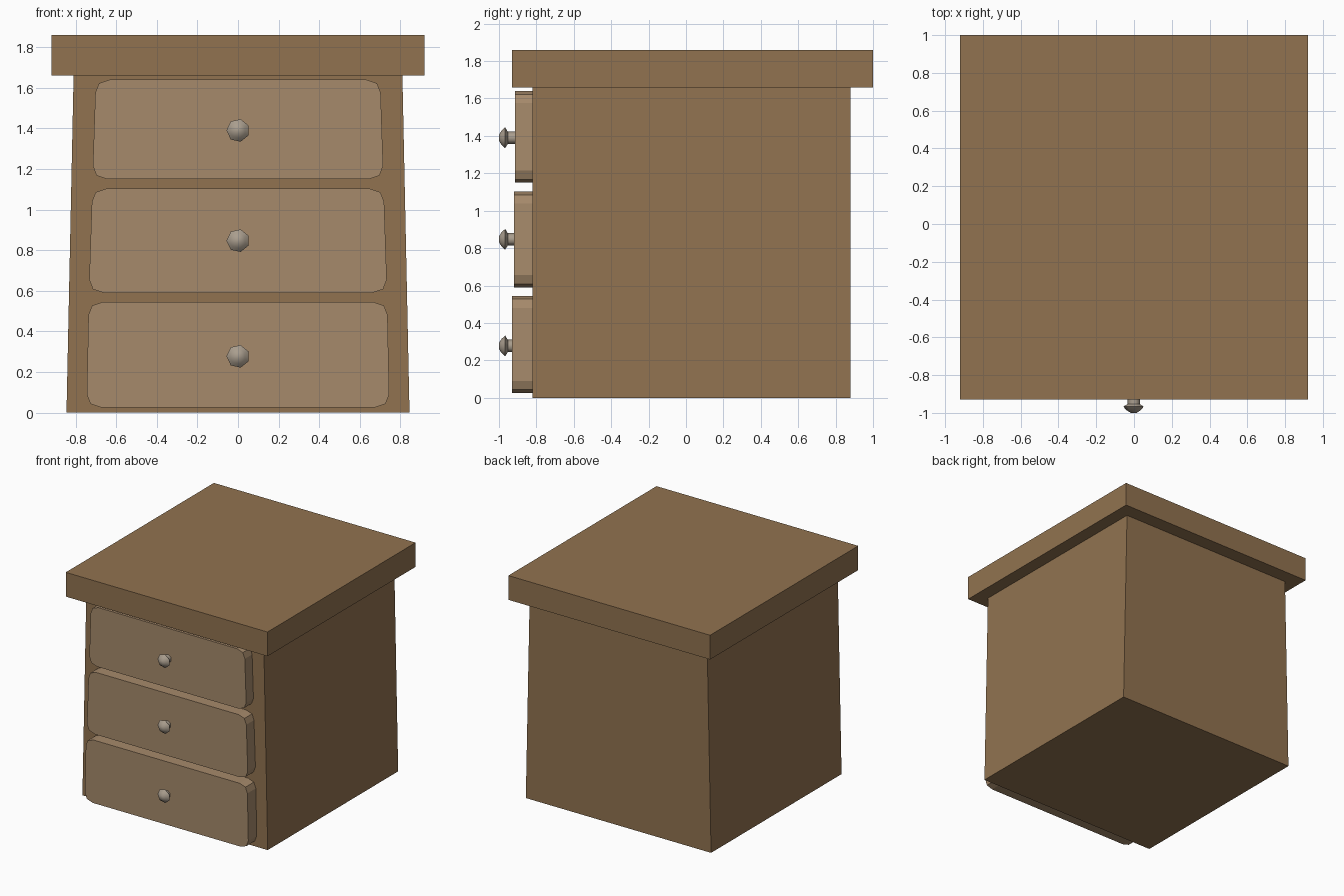
import bpy, math

if "Cube" in bpy.data.objects:
    bpy.data.objects.remove(bpy.data.objects["Cube"])


def material(name, rgb):
    m = bpy.data.materials.new(name)
    m.diffuse_color = (*rgb, 1)
    m.use_nodes = True
    m.node_tree.nodes["Principled BSDF"].inputs["Base Color"].default_value = m.diffuse_color
    return m


WOOD = material("wood", (0.283, 0.171, 0.08))
LIGHT_WOOD = material("light_wood", (0.381, 0.254, 0.147))
METAL = material("knob_metal", (0.40, 0.34, 0.27))


def loft(name, rings, mat):
    """Join equal-length rings of points with quads and cap both ends."""
    n = len(rings[0])
    verts = [p for ring in rings for p in ring]
    faces = [(k * n + i, k * n + (i + 1) % n, (k + 1) * n + (i + 1) % n, (k + 1) * n + i)
             for k in range(len(rings) - 1) for i in range(n)]
    faces.append(tuple(reversed(range(n))))
    faces.append(tuple(range(len(verts) - n, len(verts))))
    mesh = bpy.data.meshes.new(name)
    mesh.from_pydata(verts, [], faces)
    mesh.materials.append(mat)
    obj = bpy.data.objects.new(name, mesh)
    bpy.context.collection.objects.link(obj)
    return obj


def rect(w, y0, y1, z):
    return [(-w, y0, z), (w, y0, z), (w, y1, z), (-w, y1, z)]


# Tapered cabinet body and overhanging top
loft("cabinet_body", [rect(0.845, -0.82, 0.88, 0), rect(0.81, -0.82, 0.88, 1.66)], WOOD)
loft("cabinet_top", [rect(0.92, -0.93, 1.0, 1.66), rect(0.92, -0.93, 1.0, 1.86)], WOOD)


def drawer_front(name, z0, z1, w0, w1, y):
    # Tapered panel with two-segment clipped corners
    right = [(w0 - 0.07, z0), (w0 - 0.018, z0 + 0.018), (w0, z0 + 0.065),
             (w1, z1 - 0.065), (w1 - 0.018, z1 - 0.018), (w1 - 0.07, z1)]
    outline = right + [(-x, z) for x, z in reversed(right)]
    # Reversed order so that lofting toward +y gives outward normals
    loft(name, [[(x, yy, z) for x, z in reversed(outline)] for yy in (y, -0.815)], LIGHT_WOOD)


def knob(name, z):
    # Seven-sided mushroom knob: (y, radius) from tip to stem
    profile = [(-1.0, 0.016), (-0.987, 0.038), (-0.967, 0.057), (-0.953, 0.034), (-0.90, 0.034)]
    rings = []
    for y, r in profile:
        angles = [math.pi - 2 * math.pi * i / 7 for i in range(7)]
        rings.append([(r * math.cos(a), y, z + r * math.sin(a)) for a in angles])
    obj = loft(name, rings, METAL)
    bpy.ops.object.select_all(action='DESELECT')
    obj.select_set(True)
    bpy.context.view_layer.objects.active = obj
    bpy.ops.object.shade_smooth_by_angle(angle=math.radians(55))


# Three drawers: z range, half widths at bottom and top, front y, knob height
for label, z0, z1, w0, w1, y, kz in (
        ("top", 1.15, 1.64, 0.715, 0.703, -0.915, 1.39),
        ("middle", 0.59, 1.103, 0.733, 0.72, -0.92, 0.847),
        ("bottom", 0.025, 0.545, 0.745, 0.737, -0.93, 0.277)):
    drawer_front(label + "_drawer", z0, z1, w0, w1, y)
    knob(label + "_knob", kz)
